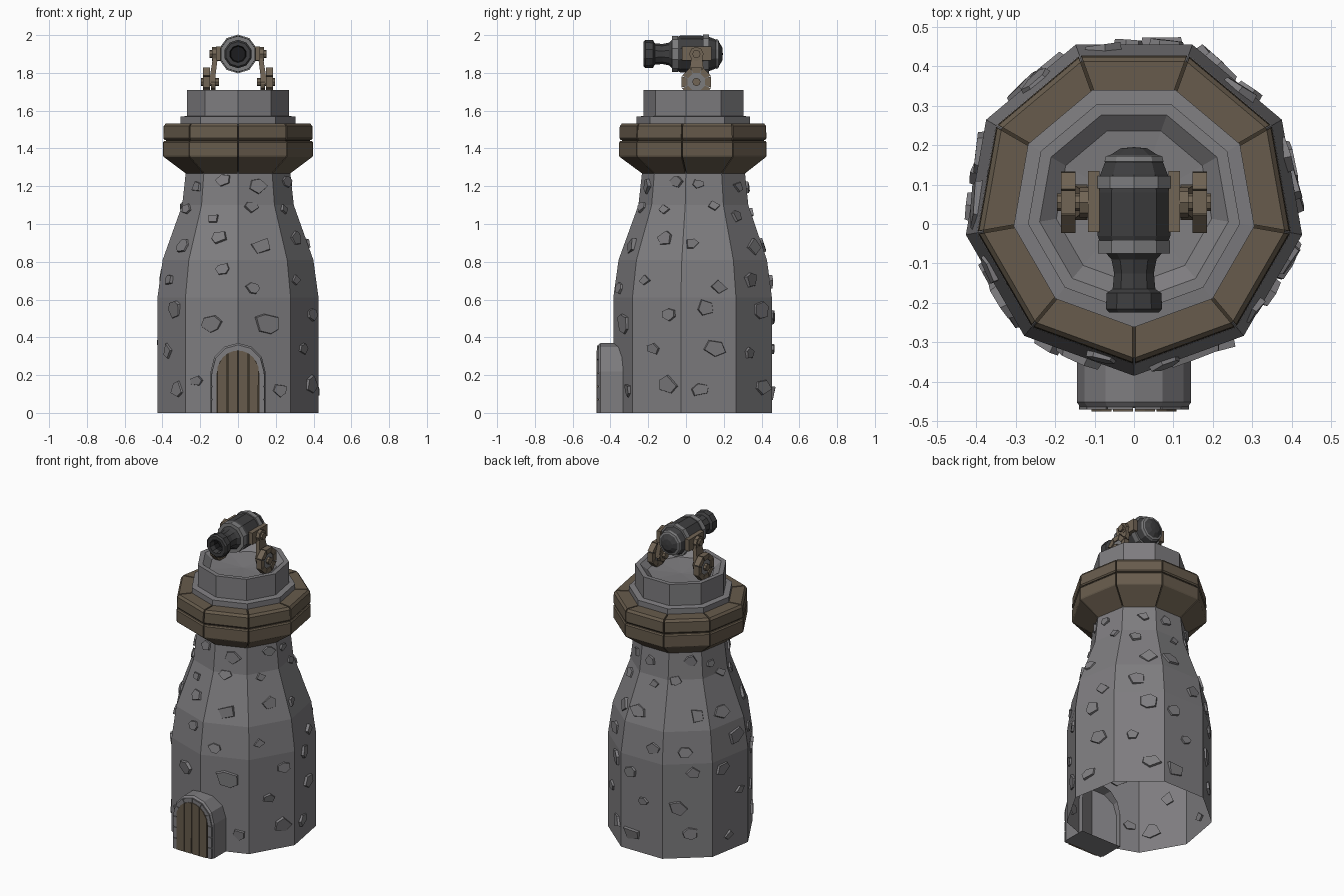
import bpy, bmesh, math, random
from mathutils import Vector, Matrix

if "Cube" in bpy.data.objects:
    bpy.data.objects.remove(bpy.data.objects["Cube"])

random.seed(7)
N, CY = 9, 0.048                       # nine-sided tower and its centre in y
FRONT = -math.pi / 2                   # one corner points to the front
TOWER = Matrix.Translation((0, CY, 0))

def mat(name, c):
    m = bpy.data.materials.new(name)
    m.diffuse_color = (*c, 1)
    m.use_nodes = True
    m.node_tree.nodes["Principled BSDF"].inputs["Base Color"].default_value = m.diffuse_color
    return m

STONE = mat("grey stone", (.21, .205, .215))
WOOD = mat("brown wood", (.135, .105, .072))
SEAM = mat("dark wood seam", (.045, .034, .022))
TAN = mat("tan carriage wood", (.165, .128, .09))
IRON = mat("dark iron", (.048, .048, .05))
BAND = mat("grey metal", (.20, .20, .205))
BORE = mat("black bore", (.012, .012, .013))

def finish(name, bm, m, xf=Matrix(), normals=True):
    bmesh.ops.remove_doubles(bm, verts=bm.verts, dist=1e-5)
    if normals:
        bmesh.ops.recalc_face_normals(bm, faces=bm.faces)
    me = bpy.data.meshes.new(name)
    bm.to_mesh(me)
    bm.free()
    me.transform(xf)
    me.materials.append(m)
    ob = bpy.data.objects.new(name, me)
    bpy.context.collection.objects.link(ob)
    return ob

def loft(bm, a, b, cap_a=True, cap_b=True):
    """Solid between two matching polygons."""
    va, vb = [bm.verts.new(p) for p in a], [bm.verts.new(p) for p in b]
    n = len(va)
    for i in range(n):
        j = (i + 1) % n
        bm.faces.new((va[i], va[j], vb[j], vb[i]))
    if cap_a: bm.faces.new(va[::-1])
    if cap_b: bm.faces.new(vb)

def lathe(name, prof, n, m, xf, phase=FRONT):
    bm = bmesh.new()
    rings = [[bm.verts.new((r * math.cos(phase + math.tau * k / n),
                            r * math.sin(phase + math.tau * k / n), z))
              for k in range(n)] for r, z in prof]
    for a, b in zip(rings, rings[1:]):
        for k in range(n):
            bm.faces.new((a[k], a[(k + 1) % n], b[(k + 1) % n], b[k]))
    bmesh.ops.dissolve_degenerate(bm, edges=bm.edges, dist=1e-6)
    return finish(name, bm, m, xf, False)

def ring_blocks(name, prof, n, gap, m, xf, phase=FRONT):
    """Ring of straight blocks with one (r, z) section, mitred at the corners."""
    bm = bmesh.new()
    for k in range(n):
        a, b = (phase + math.tau * (k + i) / n for i in (0, 1))
        da, db = (Vector((math.cos(t), math.sin(t), 0)) for t in (a, b))
        g = (db - da).normalized() * gap
        loft(bm, [da * r + g + Vector((0, 0, z)) for r, z in prof],
             [db * r - g + Vector((0, 0, z)) for r, z in prof])
    return finish(name, bm, m, xf)

def box(name, lo, hi, m):
    bm = bmesh.new()
    loft(bm, *[[(x, y, z) for x, y in ((lo[0], lo[1]), (hi[0], lo[1]), (hi[0], hi[1]), (lo[0], hi[1]))]
               for z in (lo[2], hi[2])])
    return finish(name, bm, m)

# Tower shell, open below
BODY = [(.433, 0), (.433, .61), (.405, .81), (.30, 1.10), (.28, 1.28)]
lathe("tower_wall", BODY, N, STONE, TOWER)

# Raised stones, tilted pieces set into each wall facet
def wall(z):
    for (r0, z0), (r1, z1) in zip(BODY, BODY[1:]):
        if z <= z1:
            return r0 + (r1 - r0) * (z - z0) / (z1 - z0), (r1 - r0) / (z1 - z0)
    return .28, 0

def stone(bm, k, s, z, rad):
    a = FRONT + math.tau * (k + .5) / N
    r, slope = wall(z)
    out = Vector((math.cos(a), math.sin(a), 0))
    t = Vector((-math.sin(a), math.cos(a), 0))
    nrm = (out - Vector((0, 0, slope * math.cos(math.pi / N)))).normalized()
    up = nrm.cross(t)
    c = out * r * math.cos(math.pi / N) + t * s + Vector((0, 0, z))
    sides, spin = random.choice((4, 5, 5, 6)), random.random() * 6
    tx, ty = random.uniform(-.14, .14), random.uniform(-.1, .2)
    base, top = [], []
    for i in range(sides):
        q = spin + math.tau * (i + random.uniform(-.22, .22)) / sides
        d = rad * random.uniform(.85, 1.15)
        u, v = d * math.cos(q) * 1.1, d * math.sin(q) * .9
        base.append(c + t * u + up * v - nrm * .012)
        top.append(c + (t * u + up * v) * .88 + nrm * (.012 + tx * u + ty * v))
    loft(bm, base, top)

bm = bmesh.new()
FRONT_STONES = [(8, -.08, 1.23, .045), (8, -.13, 1.03, .035), (8, -.10, .93, .045),
                (8, -.08, .76, .04), (8, -.14, .47, .055), (8, -.22, .17, .04),
                (0, .10, 1.2, .05), (0, .07, 1.09, .04), (0, .12, .88, .055),
                (0, .08, .66, .04), (0, .16, .47, .075), (0, .22, .12, .04)]
for k, x, z, rad in FRONT_STONES:
    half = wall(z)[0] * math.sin(math.pi / N)
    stone(bm, k, x / math.cos(math.radians(20)) + (half if k == 8 else -half), z, rad)
for k in range(1, N - 1):
    for i, z in enumerate((.13, .34, .53, .69, .90, 1.07, 1.20)):
        half = wall(z)[0] * math.sin(math.pi / N)
        rad = random.uniform(.035, .06) if z < 1 else random.uniform(.03, .042)
        side = 1 if (i + k) % 2 else -1
        stone(bm, k, side * random.uniform(.1, .85) * (half - rad), z + random.uniform(-.03, .03), rad)
finish("wall_stones", bm, STONE, TOWER)

# Wooden collar: two rows of planks around a dark core
lathe("collar_core", [(.275, 1.275), (.388, 1.36), (.388, 1.515), (.30, 1.52)], N, SEAM, TOWER)
ring_blocks("collar_lower_planks", [(.282, 1.268), (.40, 1.355), (.403, 1.362), (.403, 1.432),
            (.397, 1.44), (.29, 1.44)], N, .003, WOOD, TOWER)
ring_blocks("collar_upper_planks", [(.29, 1.446), (.396, 1.446), (.402, 1.454), (.40, 1.518),
            (.388, 1.533), (.29, 1.533)], N, .004, WOOD, TOWER)

# Stone crown with a shallow bowl
lathe("crown", [(.30, 1.52), (.31, 1.53), (.31, 1.568), (.273, 1.572), (.273, 1.71),
                (.243, 1.71), (.20, 1.675), (0, 1.66)], N, STONE, TOWER)

# Porch
def arch(w, zs, h, steps=6):
    arc = [(-w * math.cos(math.pi * i / steps), zs + h * math.sin(math.pi * i / steps))
           for i in range(steps + 1)]
    return [(-w, 0)] + arc + [(w, 0)]

def at_y(pts, y):
    return [Vector((x, y, z)) for x, z in pts]

bm = bmesh.new()
loft(bm, at_y(arch(.145, .22, .15), -.30), at_y(arch(.145, .22, .15), -.452), False, False)
loft(bm, at_y(arch(.145, .22, .15), -.452), at_y(arch(.136, .22, .14), -.464), False, True)
finish("porch", bm, STONE)

# Door frame stones
bm = bmesh.new()
def dense(w, h):
    p = arch(w, .21, h)
    return [(-w, z) for z in (0, .07, .14)] + p[1:-1] + [(w, z) for z in (.14, .07, 0)]
outer, inner = dense(.14, .148), dense(.112, .12)
for i in range(len(outer) - 1):
    q = [outer[i], outer[i + 1], inner[i + 1], inner[i]]
    mx, mz = sum(p[0] for p in q) / 4, sum(p[1] for p in q) / 4
    q = [(mx + (x - mx) * .93, mz + (z - mz) * .93 if z else 0) for x, z in q]
    loft(bm, at_y(q, -.455), at_y(q, -.470))
finish("door_frame", bm, STONE)

# Door planks over a dark backing
bm = bmesh.new()
loft(bm, at_y(arch(.114, .21, .122), -.460), at_y(arch(.114, .21, .122), -.467))
finish("door_backing", bm, SEAM)
bm = bmesh.new()
for i in range(4):
    x0, x1 = -.11 + .055 * i + .002, -.055 + .055 * i - .002
    tops = [(x, .21 + .12 * math.sqrt(1 - (x / .113) ** 2))
            for x in (x1, (x0 + x1) / 2, x0)]
    p = [(x0, 0), (x1 - .002 * (i % 2), 0)] + tops
    loft(bm, at_y(p, -.460), at_y(p, -.475))
finish("door_planks", bm, WOOD)

# Cannon: turned about an axis that runs front to back
GUN = Matrix.Translation((0, 0, 1.9)) @ Matrix.Rotation(math.pi / 2, 4, 'X')   # local z is -y
G = math.pi / 10
lathe("cannon_barrel", [(0, -.195), (.035, -.192), (.068, -.172), (.074, -.172), (.078, -.155),
      (.09, -.125), (.097, -.08), (.097, .03), (.083, .065), (.06, .09), (.053, .125), (.057, .165),
      (.073, .175), (.075, .215), (.066, .225), (.045, .225), (.042, .19)], 10, IRON, GUN, G)
lathe("cannon_bore", [(.045, .2245), (.04, .15), (0, .15)], 10, BORE, GUN, G)
for name, z0, z1, r in (("rear_band", -.122, -.09, .103), ("front_band", .042, .075, .096)):
    lathe(name, [(.07, z0), (r, z0), (r, z1), (.07, z1)], 10, BAND, GUN, G)
lathe("breech_band", [(.05, -.178), (.075, -.172), (.079, -.158), (.07, -.155)], 10, BAND, GUN, G)

# Carriage: one wheel, arm and cheek on each side
for s, side in ((1, "right"), (-1, "left")):
    hub = Matrix.Translation((0, .055, 1.752)) @ Matrix.Rotation(s * math.pi / 2, 4, 'Y')
    ring_blocks(side + "_wheel_rim", [(.05, .148), (.084, .148), (.084, .185), (.05, .185)],
                8, .002, TAN, hub, math.pi / 8)
    lathe(side + "_wheel_disc", [(0, .153), (.07, .153), (.07, .178), (0, .178)], 8, BAND, hub, math.pi / 8)
    lathe(side + "_axle", [(0, .10), (.022, .10), (.022, .195), (0, .195)], 8, TAN, hub)
    lathe(side + "_inner_hub", [(0, .118), (.045, .118), (.045, .142), (0, .142)], 8, TAN, hub)
    # leaning arm from axle to barrel
    bm = bmesh.new()
    loft(bm, [(s * x, y, 1.74) for x, y in ((.125, .01), (.155, .01), (.155, .10), (.125, .10))],
         [(s * x, y, 1.90) for x, y in ((.105, .03), (.13, .03), (.13, .085), (.105, .085))])
    finish(side + "_arm", bm, TAN)
    x0, x1 = sorted((s * .088, s * .117))
    box(side + "_cheek", (x0, -.02, 1.865), (x1, .135, 1.94), TAN)
    trunnion = Matrix.Translation((0, .055, 1.90)) @ Matrix.Rotation(s * math.pi / 2, 4, 'Y')
    lathe(side + "_trunnion", [(0, .09), (.038, .09), (.038, .138), (.022, .138), (.022, .15), (0, .15)],
          8, TAN, trunnion)
